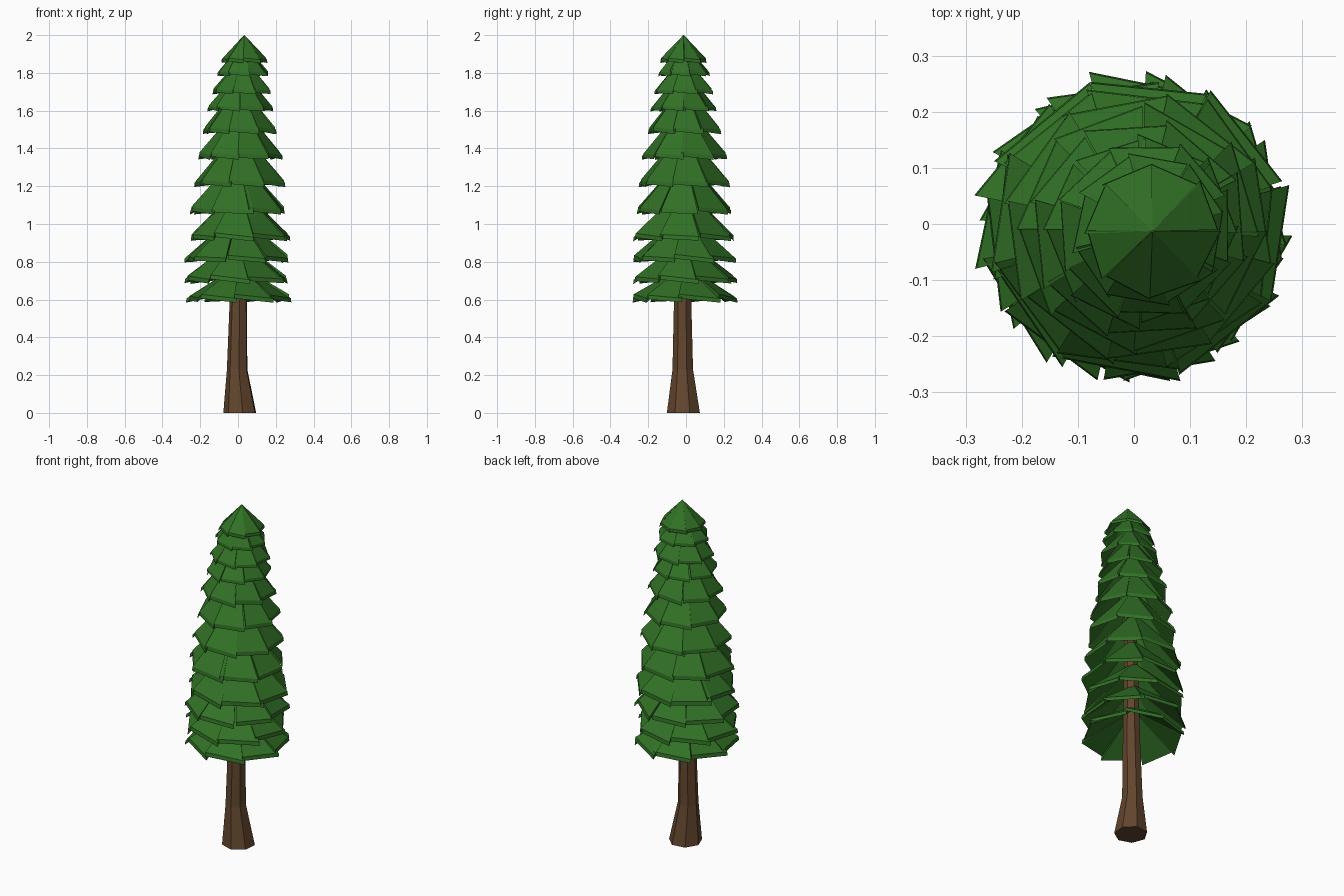
import bpy, bmesh, math, random

if "Cube" in bpy.data.objects:
    bpy.data.objects.remove(bpy.data.objects["Cube"])

random.seed(4)

def material(name, rgb):
    m = bpy.data.materials.new(name)
    m.diffuse_color = (*rgb, 1)
    m.use_nodes = True
    m.node_tree.nodes["Principled BSDF"].inputs["Base Color"].default_value = m.diffuse_color
    return m

GREEN = material("needle green", (0.031, 0.165, 0.019))
BROWN = material("bark brown", (0.125, 0.062, 0.027))

def finish(name, bm, mat):
    bmesh.ops.recalc_face_normals(bm, faces=bm.faces)
    me = bpy.data.meshes.new(name)
    bm.to_mesh(me)
    bm.free()
    me.materials.append(mat)
    ob = bpy.data.objects.new(name, me)
    bpy.context.collection.objects.link(ob)

# Trunk: seven-sided rings with a flared foot (z, centre x, centre y, radius)
bm = bmesh.new()
rings = []
for z, cx, cy, r in [(0, .012, -.012, .09), (.23, -.003, -.016, .056),
                     (.6, .003, -.017, .047), (1.2, .01, -.015, .035),
                     (1.85, .033, -.013, .012)]:
    rings.append([bm.verts.new((cx + r * math.cos(a), cy + r * math.sin(a), z))
                  for a in (math.tau * (i + .4) / 7 for i in range(7))])
for lo, hi in zip(rings, rings[1:]):
    for i in range(7):
        j = (i + 1) % 7
        bm.faces.new((lo[i], lo[j], hi[j], hi[i]))
bm.faces.new(rings[0])
bm.faces.new(rings[-1])
finish("trunk", bm, BROWN)

# Branch tiers: overlapping sloped slabs (rim z, rim radius, centre x, slope)
TIERS = [(.59, .282, .004, .62), (.69, .286, -.006, .75), (.80, .284, -.004, .85),
         (.915, .280, .006, .95), (1.055, .266, -.002, 1.1), (1.20, .250, .008, 1.15),
         (1.345, .225, .013, 1.2), (1.48, .203, .008, 1.2), (1.60, .176, .014, 1.15),
         (1.69, .165, .022, 1.1), (1.785, .142, .026, 1.1), (1.855, .124, .033, 1.0)]
PANELS = 8

def slab(bm, cx, cy, z, r, top_z, inner, a0, a1, r0, r1, dz0, dz1, thick):
    def pt(a, rad, h):
        return bm.verts.new((cx + rad * math.cos(a), cy + rad * math.sin(a), h))
    # outer edge, then inner edge, for the underside and the upper side
    low = [pt(a0, r0, z + dz0), pt(a1, r1, z + dz1),
           pt(a1, inner, top_z - thick), pt(a0, inner, top_z - thick)]
    up = [pt(a0, r0 * .99, z + dz0 + thick), pt(a1, r1 * .99, z + dz1 + thick),
          pt(a1, inner, top_z), pt(a0, inner, top_z)]
    bm.faces.new(low[::-1])
    bm.faces.new(up)
    for i in range(4):
        j = (i + 1) % 4
        bm.faces.new((low[i], low[j], up[j], up[i]))

for t, (z, r, cx, slope) in enumerate(TIERS):
    bm = bmesh.new()
    last = t == len(TIERS) - 1
    inner = .0015 if last else .035
    top_z = 2.0 if last else z + .02 + (r - inner) * slope
    turn = random.uniform(0, math.tau)
    step = math.tau / PANELS
    for i in range(PANELS):
        a0 = turn + i * step + random.uniform(-.04, .03)
        a1 = turn + (i + 1) * step + random.uniform(-.02, .06)
        tilt = random.uniform(.005, .018) * r / .28
        slab(bm, cx, -.006 - .001 * t * .6, z, r, top_z, inner, a0, a1,
             r * random.uniform(.93, .98), r * random.uniform(.97, 1.01),
             tilt, -tilt * .4, .022 if r > .2 else .017)
    finish(f"branch_tier_{t + 1}", bm, GREEN)
